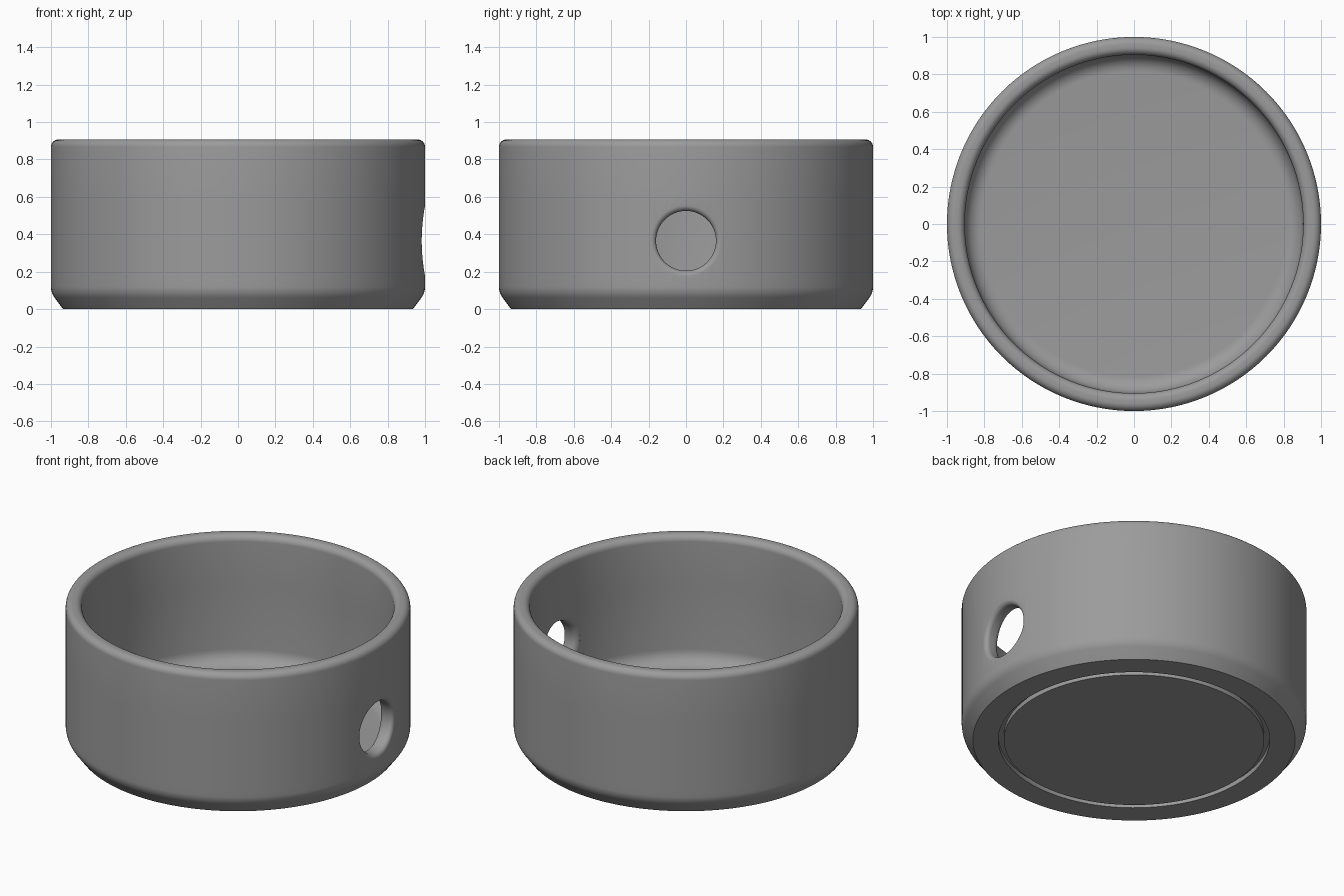
import bpy, bmesh, math

if "Cube" in bpy.data.objects:
    bpy.data.objects.remove(bpy.data.objects["Cube"])

SEG = 128
grey = bpy.data.materials.new("plain grey")
grey.diffuse_color = (0.33, 0.33, 0.33, 1)
grey.use_nodes = True
grey.node_tree.nodes["Principled BSDF"].inputs["Base Color"].default_value = grey.diffuse_color


def arc(cx, cz, r, a0, a1, n=8):
    """Points on a circular arc, angles in degrees."""
    return [(cx + r * math.cos(math.radians(a0 + (a1 - a0) * i / n)),
             cz + r * math.sin(math.radians(a0 + (a1 - a0) * i / n))) for i in range(n + 1)]


def make_object(name, bm):
    bmesh.ops.recalc_face_normals(bm, faces=bm.faces)
    mesh = bpy.data.meshes.new(name)
    bm.to_mesh(mesh)
    bm.free()
    mesh.materials.append(grey)
    obj = bpy.data.objects.new(name, mesh)
    bpy.context.collection.objects.link(obj)
    return obj


def skin(name, rings):
    """Closed solid through a list of vertex rings, capped at both ends."""
    bm = bmesh.new()
    loops = [[bm.verts.new(p) for p in ring] for ring in rings]
    for a, b in zip(loops, loops[1:]):
        n = len(a)
        for i in range(n):
            bm.faces.new((a[i], a[(i + 1) % n], b[(i + 1) % n], b[i]))
    bm.faces.new(loops[0])
    bm.faces.new(loops[-1])
    return make_object(name, bm)


# Bowl profile: base groove, chamfered foot, wall, rounded rim, filleted floor
profile = [(0.755, 0), (0.755, 0.03), (0.787, 0.03), (0.787, 0), (0.935, 0)]
profile += arc(0.90, 0.12, 0.10, -36, 0)
profile += [(1.0, 0.16), (1.0, 0.60)]
profile += arc(0.96, 0.867, 0.04, 0, 90)
profile += arc(0.945, 0.867, 0.04, 90, 180)
profile += [(0.905, 0.60)]
profile += arc(0.815, 0.18, 0.09, 0, -90)

angles = [2 * math.pi * i / SEG for i in range(SEG)]
bowl = skin("bowl", [[(r * math.cos(a), r * math.sin(a), z) for a in angles] for r, z in profile])

# Side hole cutter: its flared ends follow the curved wall surfaces
HOLE_R, HOLE_Z, FLARE = 0.16, 0.365, 0.03


def hole_ring(wall_r, offset, r):
    ring = []
    for a in [2 * math.pi * i / 64 for i in range(64)]:
        y = r * math.cos(a)
        ring.append((math.sqrt(wall_r ** 2 - y * y) + offset, y, HOLE_Z + r * math.sin(a)))
    return ring


flare = [(FLARE * (1 - math.cos(t)), HOLE_R + FLARE * (1 - math.sin(t)))
         for t in [math.pi / 2 * i / 6 for i in range(7)]]
rings = [hole_ring(1.0, 0.04, HOLE_R + FLARE)]
rings += [hole_ring(1.0, -d, r) for d, r in flare]
rings += [hole_ring(0.905, d, r) for d, r in reversed(flare)]
rings += [hole_ring(0.905, -0.04, HOLE_R + FLARE)]
cutter = skin("hole_cutter", rings)

cut = bowl.modifiers.new("side_hole", 'BOOLEAN')
cut.operation = 'DIFFERENCE'
cut.solver = 'EXACT'
cut.object = cutter
bpy.context.view_layer.objects.active = bowl
bowl.select_set(True)
cutter.select_set(False)
bpy.ops.object.modifier_apply(modifier=cut.name)
bpy.data.objects.remove(cutter, do_unlink=True)
bpy.ops.object.shade_smooth_by_angle(angle=math.radians(30))
